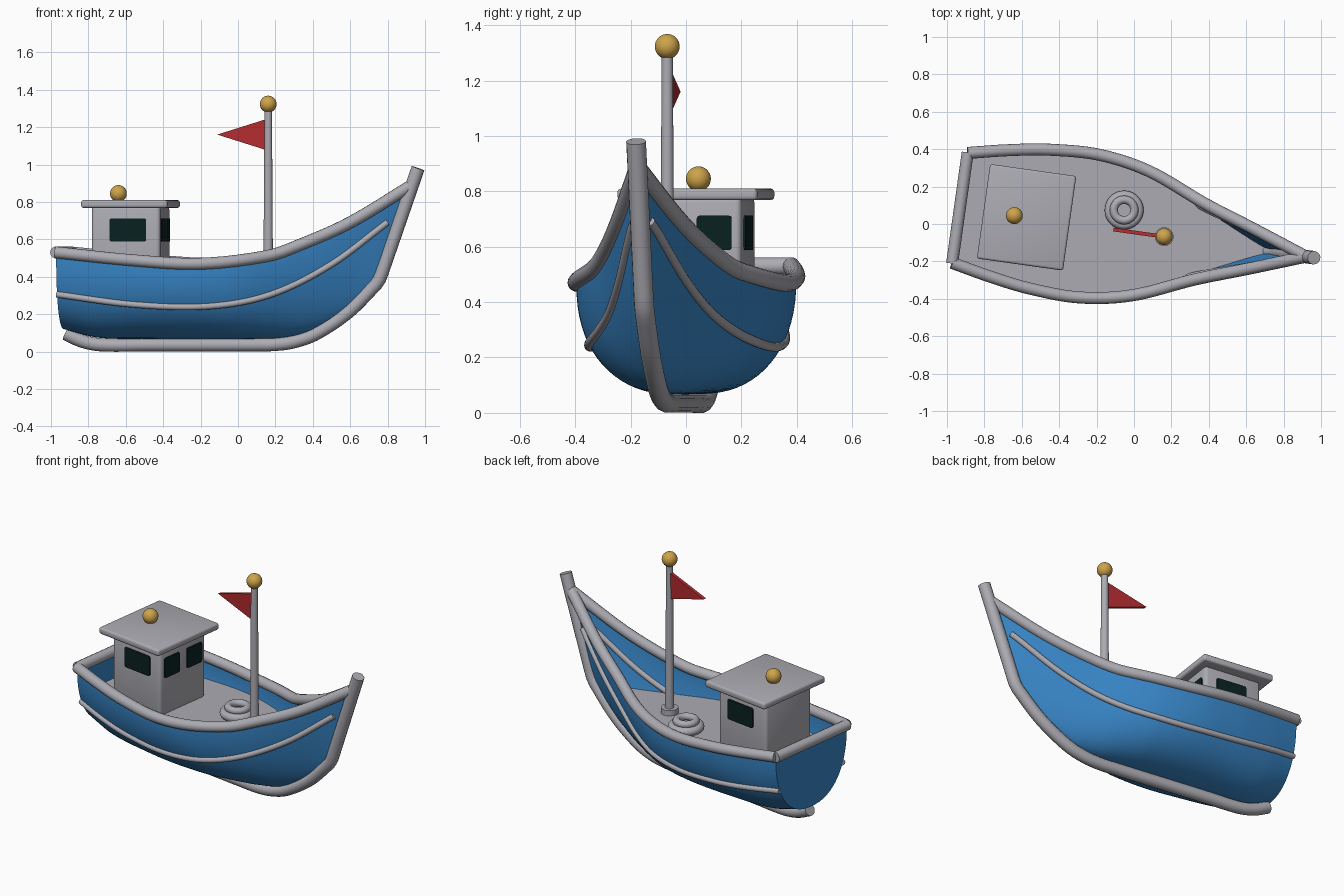
import bpy, bmesh, math
from mathutils import Matrix

if "Cube" in bpy.data.objects:
    bpy.data.objects.remove(bpy.data.objects["Cube"])


def material(name, rgb):
    m = bpy.data.materials.new(name)
    m.diffuse_color = (*rgb, 1)
    m.use_nodes = True
    m.node_tree.nodes["Principled BSDF"].inputs["Base Color"].default_value = m.diffuse_color
    return m


BLUE = material("hull blue", (0.04, 0.24, 0.58))
GREY = material("trim grey", (0.41, 0.41, 0.45))
RED = material("flag red", (0.45, 0.025, 0.03))
GOLD = material("gold", (0.62, 0.37, 0.07))
DARK = material("window dark", (0.003, 0.015, 0.015))


def curve_fn(pts):
    """Smooth interpolation through (u, value) points."""
    n = len(pts)
    tan = []
    for i in range(n):
        a, b = pts[max(i - 1, 0)], pts[min(i + 1, n - 1)]
        tan.append((b[1] - a[1]) / (b[0] - a[0]))

    def f(u):
        u = min(max(u, pts[0][0]), pts[-1][0])
        i = max(k for k in range(n - 1) if pts[k][0] <= u)
        (x0, y0), (x1, y1) = pts[i], pts[i + 1]
        h = x1 - x0
        t = (u - x0) / h
        return (y0 * (1 + 2 * t) * (1 - t) ** 2 + h * tan[i] * t * (1 - t) ** 2
                + y1 * t * t * (3 - 2 * t) + h * tan[i + 1] * t * t * (t - 1))
    return f


# Hull lines: half width, sheer height, bottom height, side stripe height
U0, U1, DECK = -0.94, 0.93, 0.36
half = curve_fn([(-.94, .297), (-.72, .343), (-.51, .375), (-.24, .385), (.036, .335),
                 (.36, .203), (.62, .112), (.93, 0)])
sheer = curve_fn([(-.94, .53), (-.5, .487), (-.15, .47), (.2, .512), (.36, .57),
                  (.62, .69), (.93, .885)])
bottom = curve_fn([(-.94, .12), (-.76, .075), (-.5, .068), (.1, .068), (.25, .075), (.4, .11),
                   (.6, .225), (.755, .385), (.84, .628), (.93, .885)])
stripe = curve_fn([(-.94, .305), (-.5, .25), (-.1, .243), (.21, .305), (.52, .465), (.81, .69)])


def power(u):
    t = min(max(u / 0.8, 0), 1)
    return 2.3 - 1.2 * t


def width_at(u, z):
    f = min(max((sheer(u) - z) / max(sheer(u) - bottom(u), 1e-5), 0), 1)
    n = power(u)
    return half(u) * max(1 - f ** n, 0) ** (1 / n)


def finish(ob, name, mat):
    ob.name = name
    ob.data.materials.clear()
    ob.data.materials.append(mat)
    return ob


def mesh_object(name, bm, mat):
    me = bpy.data.meshes.new(name)
    bm.to_mesh(me)
    bm.free()
    ob = bpy.data.objects.new(name, me)
    bpy.context.collection.objects.link(ob)
    return finish(ob, name, mat)


def tube(name, pts, r, mat=GREY):
    cu = bpy.data.curves.new(name, 'CURVE')
    cu.dimensions = '3D'
    cu.bevel_depth, cu.bevel_resolution, cu.use_fill_caps = r, 5, True
    sp = cu.splines.new('POLY')
    sp.points.add(len(pts) - 1)
    for p, c in zip(sp.points, pts):
        p.co = (*c, 1)
    ob = bpy.data.objects.new(name, cu)
    bpy.context.collection.objects.link(ob)
    bpy.ops.object.select_all(action='DESELECT')
    ob.select_set(True)
    bpy.context.view_layer.objects.active = ob
    bpy.ops.object.convert(target='MESH')
    return finish(bpy.context.object, name, mat)


def box(name, size, loc, mat, bevel):
    bm = bmesh.new()
    bmesh.ops.create_cube(bm, size=1)
    bmesh.ops.scale(bm, vec=size, verts=bm.verts)
    bmesh.ops.translate(bm, vec=loc, verts=bm.verts)
    # plates only get their outline corners rounded
    thin = min(range(3), key=lambda i: size[i])
    edges = bm.edges[:]
    if size[thin] < 0.03:
        edges = [e for e in edges if abs(e.verts[0].co[thin] - e.verts[1].co[thin]) > 1e-4]
    bmesh.ops.bevel(bm, geom=edges, offset=bevel, segments=3, profile=0.5, affect='EDGES')
    return mesh_object(name, bm, mat)


def ball(name, r, loc):
    bpy.ops.mesh.primitive_uv_sphere_add(segments=32, ring_count=16, radius=r, location=loc)
    return finish(bpy.context.object, name, GOLD)


def span(a, b, n):
    return [a + (b - a) * i / n for i in range(n + 1)]


# Hull shell with flat transom
bm = bmesh.new()
rows = []
for u in span(U0, U1 - 0.004, 70):
    n, row = power(u), []
    for t in span(-math.pi / 2, math.pi / 2, 36):
        v = half(u) * abs(math.sin(t)) ** (2 / n) * (1 if t > 0 else -1)
        z = sheer(u) - (sheer(u) - bottom(u)) * abs(math.cos(t)) ** (2 / n)
        row.append(bm.verts.new((u, v, z)))
    rows.append(row)
for a, b in zip(rows, rows[1:]):
    for i in range(36):
        bm.faces.new((a[i], a[i + 1], b[i + 1], b[i]))
bm.faces.new(rows[0])
bmesh.ops.recalc_face_normals(bm, faces=bm.faces)
mesh_object("hull", bm, BLUE)

# Deck
bm = bmesh.new()
us = span(U0 + 0.003, 0.735, 50)
edge = [[bm.verts.new((u, s * width_at(u, DECK) * 0.995, DECK)) for u in us] for s in (-1, 1)]
for i in range(50):
    bm.faces.new((edge[0][i], edge[0][i + 1], edge[1][i + 1], edge[1][i]))
mesh_object("deck", bm, GREY)

# Gunwales and side stripes, both sides
for s, side in ((-1, "right"), (1, "left")):
    tube(side + "_gunwale", [(u, s * half(u), sheer(u)) for u in span(U0, U1, 48)], 0.032)
    tube(side + "_rub_rail", [(u, s * (width_at(u, stripe(u)) + 0.002), stripe(u))
                              for u in span(U0, 0.81, 44)], 0.017)
tube("stern_rail", [(U0, -0.3, 0.53), (U0, 0.3, 0.53)], 0.032)

# Keel and stem in one sweep
keel = curve_fn([(-.93, .095), (-.84, .055), (-.74, .036), (-.5, .036), (.1, .036), (.2, .038),
                 (.3, .052), (.42, .095), (.6, .215), (.755, .37)])
tube("keel_and_stem", [(u, 0, keel(u)) for u in span(-.93, .745, 60)]
     + [(.765, 0, .39), (.78, 0, .43), (.972, 0, .98)], 0.036)

# Cabin with roof and windows
box("cabin", (0.37, 0.38, 0.43), (-0.58, 0, 0.565), GREY, 0.02)
box("cabin_roof", (0.465, 0.51, 0.042), (-0.58, 0, 0.789), GREY, 0.013)
for s, side in ((-1, "right"), (1, "left")):
    box(side + "_side_window", (0.197, 0.009, 0.125), (-0.568, s * 0.192, 0.65), DARK, 0.012)
    box(side + "_front_window", (0.009, 0.127, 0.125), (-0.393, s * 0.093, 0.65), DARK, 0.012)
ball("roof_lamp", 0.045, (-0.646, 0, 0.845))

# Mast with foot and ball
bpy.ops.mesh.primitive_cone_add(vertices=32, radius1=0.026, radius2=0.02, depth=0.95,
                                location=(0.163, 0, 0.83))
finish(bpy.context.object, "mast", GREY)
bpy.ops.mesh.primitive_cylinder_add(vertices=32, radius=0.05, depth=0.035,
                                    location=(0.163, 0, DECK + 0.016))
finish(bpy.context.object, "mast_foot", GREY)
ball("mast_ball", 0.045, (0.163, 0, 1.323))

# Pennant
bm = bmesh.new()
face = bm.faces.new([bm.verts.new(p) for p in
                     ((0.155, -0.01, 1.243), (-0.111, -0.01, 1.16), (0.155, -0.01, 1.077))])
ext = bmesh.ops.extrude_face_region(bm, geom=[face])["geom"]
bmesh.ops.translate(bm, vec=(0, 0.02, 0), verts=[g for g in ext if isinstance(g, bmesh.types.BMVert)])
bmesh.ops.recalc_face_normals(bm, faces=bm.faces)
mesh_object("flag", bm, RED)

# Coiled rope
for name, big, small, z in (("rope_coil_lower", .078, .026, .385), ("rope_coil_upper", .055, .022, .42)):
    bpy.ops.mesh.primitive_torus_add(major_radius=big, minor_radius=small, major_segments=40,
                                     minor_segments=14, location=(-0.069, 0.111, z))
    finish(bpy.context.object, name, GREY)

# Smooth shading, then turn the whole boat slightly
turn = Matrix.Translation((0, -0.045, 0)) @ Matrix.Rotation(math.radians(-8), 4, 'Z')
bpy.ops.object.select_all(action='SELECT')
bpy.ops.object.shade_smooth_by_angle(angle=math.radians(35))
bpy.context.view_layer.update()
for ob in bpy.context.scene.objects:
    ob.matrix_world = turn @ ob.matrix_world
